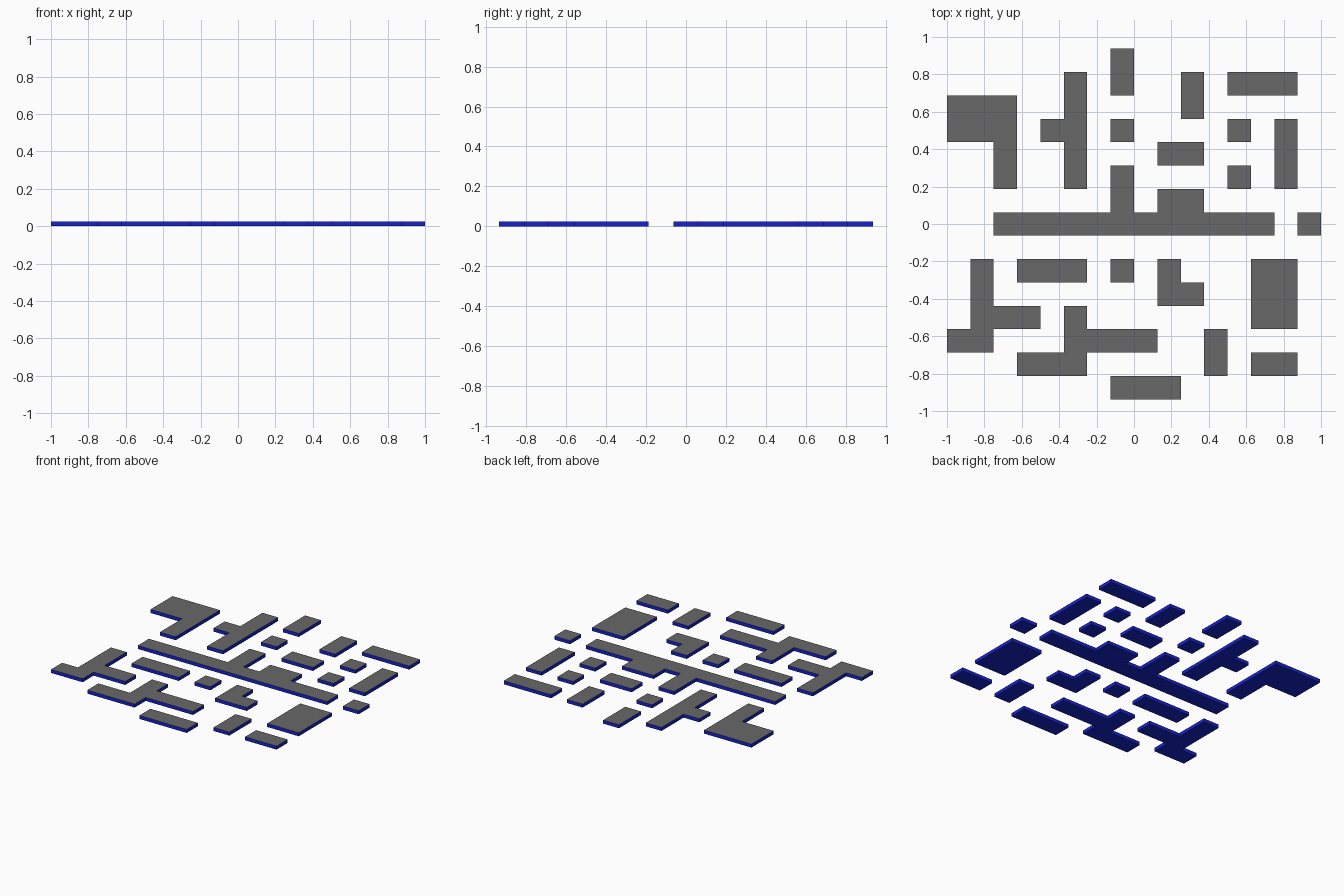
import bpy, bmesh

if "Cube" in bpy.data.objects:
    bpy.data.objects.remove(bpy.data.objects["Cube"])

CELL = 0.125          # plan grid size
THICK = 0.025         # slab thickness
LEFT, TOP = -1.0, 0.9375


def material(name, rgb):
    m = bpy.data.materials.new(name)
    m.diffuse_color = (*rgb, 1.0)
    m.use_nodes = True
    m.node_tree.nodes["Principled BSDF"].inputs["Base Color"].default_value = m.diffuse_color
    return m


grey = material("grey_top", (0.14, 0.14, 0.14))
blue = material("blue_body", (0.008, 0.016, 0.60))


def slab(name, *rects):
    """Flat tile from cell rectangles (col0, col1, row0, row1), rows counted from the back."""
    cells = {(c, r) for c0, c1, r0, r1 in rects
             for c in range(c0, c1) for r in range(r0, r1)}
    bm = bmesh.new()
    for c, r in sorted(cells):
        x, y = LEFT + c * CELL, TOP - r * CELL
        bm.faces.new([bm.verts.new((px, py, 0)) for px, py in
                      ((x, y - CELL), (x + CELL, y - CELL), (x + CELL, y), (x, y))])
    bmesh.ops.remove_doubles(bm, verts=bm.verts, dist=1e-4)
    # merge cells into one outline, then extrude upward
    bmesh.ops.dissolve_limit(bm, angle_limit=0.01, verts=bm.verts, edges=bm.edges)
    ext = bmesh.ops.extrude_face_region(bm, geom=bm.faces[:], use_keep_orig=True)
    up = [v for v in ext["geom"] if isinstance(v, bmesh.types.BMVert)]
    bmesh.ops.translate(bm, verts=up, vec=(0, 0, THICK))
    bmesh.ops.recalc_face_normals(bm, faces=bm.faces)
    # grey on top, blue on the walls and underside
    for f in bm.faces:
        f.material_index = 0 if f.normal.z > 0.5 else 1
    me = bpy.data.meshes.new(name)
    bm.to_mesh(me)
    bm.free()
    me.materials.append(grey)
    me.materials.append(blue)
    bpy.context.collection.objects.link(bpy.data.objects.new(name, me))


# Central bar with its two branches
slab("central_bar", (2, 14, 7, 8), (7, 8, 5, 7), (9, 11, 6, 7))

# Branching slabs
slab("back_left_hook", (0, 3, 2, 4), (2, 3, 4, 6))
slab("back_left_tee", (5, 6, 1, 6), (4, 5, 3, 4))
slab("front_left_branch", (1, 2, 9, 13), (0, 1, 12, 13), (2, 4, 11, 12))
slab("front_middle_branch", (5, 6, 11, 14), (3, 5, 13, 14), (6, 9, 12, 13))
slab("front_elbow", (9, 10, 9, 11), (10, 11, 10, 11))

# Plain rectangular slabs
for name, rect in {
    "back_middle_slab": (7, 8, 0, 2),
    "back_right_upright": (10, 11, 1, 3),
    "back_right_bar": (12, 15, 1, 2),
    "right_upright": (14, 15, 3, 6),
    "inner_right_bar": (9, 11, 4, 5),
    "front_left_bar": (3, 6, 9, 10),
    "front_right_block": (13, 15, 9, 12),
    "front_right_upright": (11, 12, 12, 14),
    "front_right_bar": (13, 15, 13, 14),
    "front_edge_bar": (7, 10, 14, 15),
}.items():
    slab(name, rect)

# Single square tiles
for i, (c, r) in enumerate([(7, 3), (12, 3), (12, 5), (15, 7), (7, 9)]):
    slab(f"square_tile_{i + 1}", (c, c + 1, r, r + 1))
